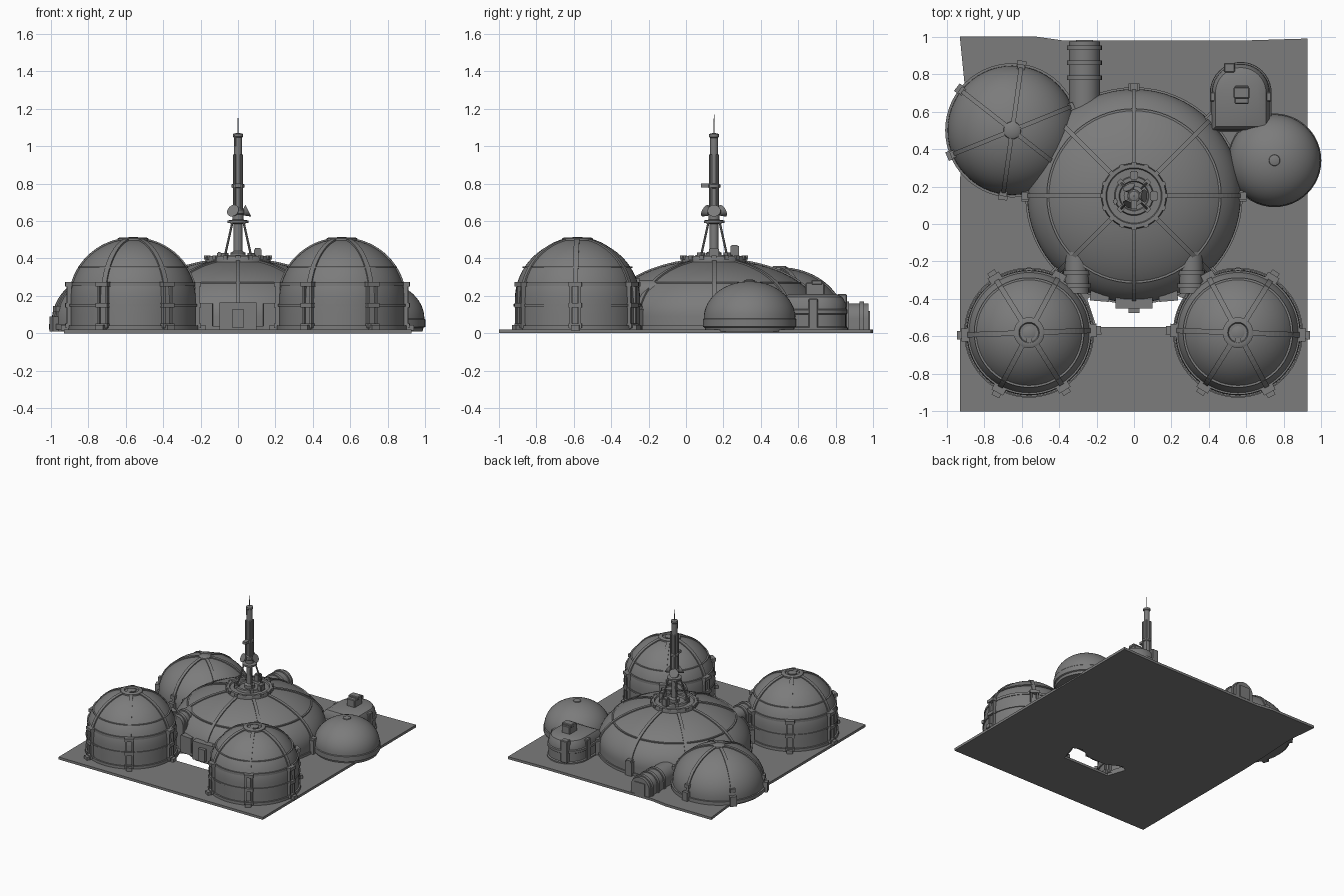
import bpy, bmesh, math
from mathutils import Vector, Matrix

if "Cube" in bpy.data.objects:
    bpy.data.objects.remove(bpy.data.objects["Cube"])

grey = bpy.data.materials.new("dusty grey")
grey.diffuse_color = (0.2, 0.2, 0.2, 1)
grey.use_nodes = True
grey.node_tree.nodes["Principled BSDF"].inputs["Base Color"].default_value = grey.diffuse_color


def finish(name, bm, loc=(0, 0, 0), smooth=True):
    bmesh.ops.recalc_face_normals(bm, faces=bm.faces)
    me = bpy.data.meshes.new(name)
    bm.to_mesh(me)
    bm.free()
    me.materials.append(grey)
    ob = bpy.data.objects.new(name, me)
    bpy.context.collection.objects.link(ob)
    ob.location = loc
    if smooth:
        bpy.ops.object.select_all(action='DESELECT')
        ob.select_set(True)
        bpy.context.view_layer.objects.active = ob
        bpy.ops.object.shade_smooth_by_angle(angle=math.radians(35))
    return ob


def add_lathe(bm, prof, seg=48, loc=(0, 0, 0)):
    """Revolve (radius, height) points around z, closing both ends."""
    rings = []
    for r, z in prof:
        rings.append([bm.verts.new((loc[0] + r * math.cos(2 * math.pi * i / seg),
                                    loc[1] + r * math.sin(2 * math.pi * i / seg),
                                    loc[2] + z)) for i in range(seg)])
    for a, b in zip(rings, rings[1:]):
        for i in range(seg):
            j = (i + 1) % seg
            bm.faces.new((a[i], a[j], b[j], b[i]))
    bm.faces.new(rings[0][::-1])
    bm.faces.new(rings[-1])


def lathe(name, prof, loc=(0, 0, 0), seg=48):
    bm = bmesh.new()
    add_lathe(bm, prof, seg)
    return finish(name, bm, loc)


def add_box(bm, c, s, ang=0.0):
    """Box at c, turned about the world z axis by ang."""
    m = Matrix.Rotation(ang, 4, 'Z') @ Matrix.Translation(c) @ Matrix.Diagonal((*s, 1))
    bmesh.ops.create_cube(bm, size=1, matrix=m)


def add_rod(bm, a, b, r, seg=8, r2=None):
    a, b = Vector(a), Vector(b)
    d = b - a
    m = Matrix.Translation((a + b) / 2) @ d.to_track_quat('Z', 'Y').to_matrix().to_4x4()
    bmesh.ops.create_cone(bm, cap_ends=True, segments=seg, radius1=r,
                          radius2=r if r2 is None else r2, depth=d.length, matrix=m)


def add_rib(bm, prof, ang, w, t):
    """Raised strip that follows a dome profile at one angle."""
    rot = Matrix.Rotation(ang, 3, 'Z')
    rows = []
    for i, (r, z) in enumerate(prof):
        r0, z0 = prof[max(i - 1, 0)]
        r1, z1 = prof[min(i + 1, len(prof) - 1)]
        n = Vector((z1 - z0, r0 - r1)).normalized()
        rows.append([bm.verts.new(rot @ Vector((r + n.x * o, y, z + n.y * o)))
                     for o, y in ((-.01, -w), (t, -w), (t, w), (-.01, w))])
    for a, b in zip(rows, rows[1:]):
        for i in range(4):
            j = (i + 1) % 4
            bm.faces.new((a[i], a[j], b[j], b[i]))
    bm.faces.new(rows[0])
    bm.faces.new(rows[-1][::-1])


def arc(r, zc, h, r_end, n=14):
    """Elliptical dome profile from the equator up to radius r_end."""
    end = math.acos(r_end / r)
    return [(r * math.cos(end * i / n), zc + h * math.sin(end * i / n)) for i in range(n + 1)]


def band(r, z, h, t):
    return [(r - .02, z - h), (r + t, z - h), (r + t, z + h), (r - .02, z + h)]


def arch(name, loc, w, h, y0, y1, rings=()):
    """Round-topped passage along y with raised hoops."""
    bm = bmesh.new()
    for ya, yb, g in [(y0, y1, 0)] + [(y - .012, y + .012, .01) for y in rings]:
        q = w + g
        pts = [(-q, 0)] + [(-q * math.cos(math.pi * i / 14), h - w + q * math.sin(math.pi * i / 14))
                           for i in range(15)] + [(q, 0)]
        f = bm.faces.new([bm.verts.new((x, ya, z)) for x, z in pts])
        e = bmesh.ops.extrude_face_region(bm, geom=[f])['geom']
        bmesh.ops.translate(bm, vec=(0, yb - ya, 0),
                            verts=[v for v in e if isinstance(v, bmesh.types.BMVert)])
        bm.faces.new([bm.verts.new((x, ya, z)) for x, z in pts])
    bmesh.ops.remove_doubles(bm, verts=bm.verts, dist=1e-5)
    return finish(name, bm, loc)


# ground plate with an opening in front of the main dome
bm = bmesh.new()
outer = [(-.93, -1), (.925, -1), (.925, .99), (.6, .98), (-.38, .98), (-.52, 1), (-.93, 1), (-.905, .75), (-.93, .2)]
hole = [(-.2, -.55), (.22, -.55), (.27, -.4), (.2, -.37), (.08, -.43), (-.08, -.43), (-.2, -.37), (-.25, -.4)]
for loop in (outer, hole):
    vs = [bm.verts.new((x, y, 0)) for x, y in loop]
    for a, b in zip(vs, vs[1:] + vs[:1]):
        bm.edges.new((a, b))
bmesh.ops.triangle_fill(bm, edges=bm.edges[:], use_beauty=True)
g = bmesh.ops.extrude_face_region(bm, geom=bm.faces[:])['geom']
bmesh.ops.translate(bm, vec=(0, 0, .02), verts=[v for v in g if isinstance(v, bmesh.types.BMVert)])
finish("ground_plate", bm, smooth=False)

# two tall front domes
for side, cx in (("left", -.56), ("right", .555)):
    loc = (cx, -.58, 0)
    dome = arc(.335, .18, .325, .07)
    lathe(side + "_front_dome", [(.335, .01), (.335, .1)] + dome, loc, 56)
    bm = bmesh.new()
    for z, h, t in ((.03, .012, .012), (.15, .006, .007), (.262, .01, -.004)):
        add_lathe(bm, band(.335, z, h, t), 56)
    add_lathe(bm, band(.288, .352, .004, .005), 56)
    finish(side + "_front_bands", bm, loc)
    bm = bmesh.new()
    for k in range(6):
        a = math.radians(60 * k + (2 if cx < 0 else -2))
        add_rib(bm, [(.335, .02), (.335, .1)] + dome, a, .014, .008)
        for y in (-.024, .024):
            add_box(bm, (.342, y, .15), (.024, .013, .25), a)
        for z in (.04, .15, .262):
            add_box(bm, (.342, 0, z), (.04, .07, .025), a)
        add_box(bm, (.36, 0, .03), (.05, .045, .03), a)
        # wall panel between ribs
        add_box(bm, (.29, 0, .205), (.014, .2, .085), a + math.pi / 6)
    finish(side + "_front_ribs", bm, loc, False)
    bm = bmesh.new()
    add_lathe(bm, [(.082, .485), (.082, .507), (.07, .513), (.055, .513), (.05, .503)], 24)
    add_lathe(bm, [(.035, .5), (.035, .51), (.02, .515)], 16, (0, 0, 0))
    add_box(bm, (0, -.045, .505), (.03, .05, .014))
    finish(side + "_front_vent", bm, loc)

# wide main dome
C = (0, .15, 0)
main = [(.57, .01)] + arc(.57, .09, .305, .12, 18)
lathe("main_dome", main, C, 64)
bm = bmesh.new()
for k in range(8):
    a = math.radians(45 * k)
    add_rib(bm, main, a, .012, .008)
    add_box(bm, (.58, 0, .07), (.04, .06, .12), a)
    add_box(bm, (.575, 0, .13), (.05, .04, .03), a)
finish("main_ribs", bm, C, False)
bm = bmesh.new()
add_lathe(bm, band(.57, .03, .01, .01), 64)
add_lathe(bm, band(.46, .27, .004, .006), 64)
finish("main_bands", bm, C)

# front entrance of the main dome
bm = bmesh.new()
add_box(bm, (0, -.57, .09), (.2, .06, .15))
add_box(bm, (0, -.605, .08), (.06, .04, .1))
for s in (-1, 1):
    add_box(bm, (s * .14, -.55, .09), (.1, .05, .14), s * .08)
finish("front_entrance", bm, C, False)

# roof platform
bm = bmesh.new()
add_lathe(bm, [(.17, .36), (.175, .4), (.17, .412), (.15, .412), (.145, .402), (.105, .402),
               (.1, .418), (.08, .418), (.075, .405)], 40)
for k in range(16):
    add_box(bm, (.172, 0, .405), (.018, .025, .02), math.tau * k / 16)
finish("roof_platform", bm, C)
bm = bmesh.new()
add_box(bm, (.105, 0, .43), (.04, .055, .05))
add_box(bm, (0, .11, .44), (.045, .045, .065))
add_box(bm, (-.1, -.03, .42), (.025, .03, .03))
bmesh.ops.bevel(bm, geom=bm.edges[:], offset=.006, segments=2, affect='EDGES')
finish("roof_units", bm, C)

# antenna mast
lathe("mast", [(.04, .4), (.04, .43), (.024, .44), (.024, .585), (.055, .59), (.055, .603), (.03, .607),
               (.03, .635), (.036, .64), (.036, .66), (.024, .67), (.024, .775), (.034, .78), (.034, .795),
               (.022, .8), (.022, 1.045), (.027, 1.05), (.027, 1.065), (.008, 1.07)], C, 16)
bm = bmesh.new()
for k in range(4):
    a = math.radians(45 + 90 * k)
    d = Vector((math.cos(a), math.sin(a), 0))
    add_rod(bm, d * .1 + Vector((0, 0, .41)), d * .04 + Vector((0, 0, .6)), .006)
    add_rod(bm, d * .026 + Vector((0, 0, .66)), d * .026 + Vector((0, 0, .955)), .009)
    add_box(bm, (.1, 0, .418), (.03, .03, .025), a)
add_rod(bm, (0, 0, 1.06), (0, 0, 1.17), .004, 6, .001)
add_rod(bm, (-.015, -.015, 1), (-.015, -.015, 1.06), .007)
add_box(bm, (0, -.045, .79), (.03, .05, .02))
finish("mast_struts", bm, C)
bm = bmesh.new()
for k in range(3):
    a = math.radians(120 * k)
    d = Vector((math.cos(a), math.sin(a), 0))
    add_rod(bm, d * .025 + Vector((0, 0, .64)), d * .055 + Vector((0, 0, .655)), .012, 16, .035)
finish("mast_dishes", bm, C)

# low back left dome
L = (-.65, .5, 0)
low = [(.345, .01)] + arc(.345, .06, .285, .03, 16)
lathe("back_left_dome", low, L, 56)
bm = bmesh.new()
for k in range(6):
    a = math.radians(22 + 60 * k)
    add_rib(bm, low, a, .012, .008)
    add_box(bm, (.35, 0, .05), (.05, .05, .08), a)
    add_box(bm, (.34, 0, .13), (.03, .04, .03), a)
finish("back_left_ribs", bm, L, False)
bm = bmesh.new()
add_lathe(bm, band(.345, .035, .014, .013), 56)
add_lathe(bm, [(.05, .33), (.045, .352), (.03, .36)], 24)
finish("back_left_rings", bm, L)

# small smooth right dome
lathe("right_dome", [(.235, .01), (.24, .03), (.25, .035), (.25, .075)]
      + arc(.245, .08, .198, .03) + [(.028, .283), (.015, .287)], (.75, .34, 0))

# back right utility hut: straight front, round back, stepped roof
bm = bmesh.new()
rings = []
for w, z in ((.165, .01), (.165, .03), (.155, .035), (.155, .1), (.163, .105), (.163, .125), (.155, .13),
             (.152, .165), (.135, .195), (.1, .21)):
    d = .155 - w
    pts = [(-w, -.17 + d), (w, -.17 + d)] + [(w * math.cos(math.pi * i / 20), .03 + w * math.sin(math.pi * i / 20))
                                            for i in range(21)]
    rings.append([bm.verts.new((x, y, z)) for x, y in pts])
for a, b in zip(rings, rings[1:]):
    for i in range(len(a)):
        j = (i + 1) % len(a)
        bm.faces.new((a[i], a[j], b[j], b[i]))
bm.faces.new(rings[0])
bm.faces.new(rings[-1])
finish("utility_hut", bm, (.57, .67, 0))
bm = bmesh.new()
add_box(bm, (.575, .69, .235), (.075, .1, .07))
add_box(bm, (.575, .70, .272), (.085, .06, .025))
add_box(bm, (.51, .835, .12), (.06, .05, .18))
for x in (.42, .72):
    add_box(bm, (x, .68, .1), (.03, .05, .17))
bmesh.ops.bevel(bm, geom=bm.edges[:], offset=.005, segments=1, affect='EDGES')
finish("hut_equipment", bm)

# passages
arch("back_airlock", (-.265, 0, .01), .083, .15, .6, .975, (.78, .86, .94))
add = bmesh.new()
add_box(add, (-.265, .975, .07), (.09, .015, .1))
finish("airlock_door", add, smooth=False)
for side, s in (("left", -1), ("right", 1)):
    arch(side + "_corridor", (s * .305, 0, .01), .063, .275, -.37, -.06, (-.33, -.26))
